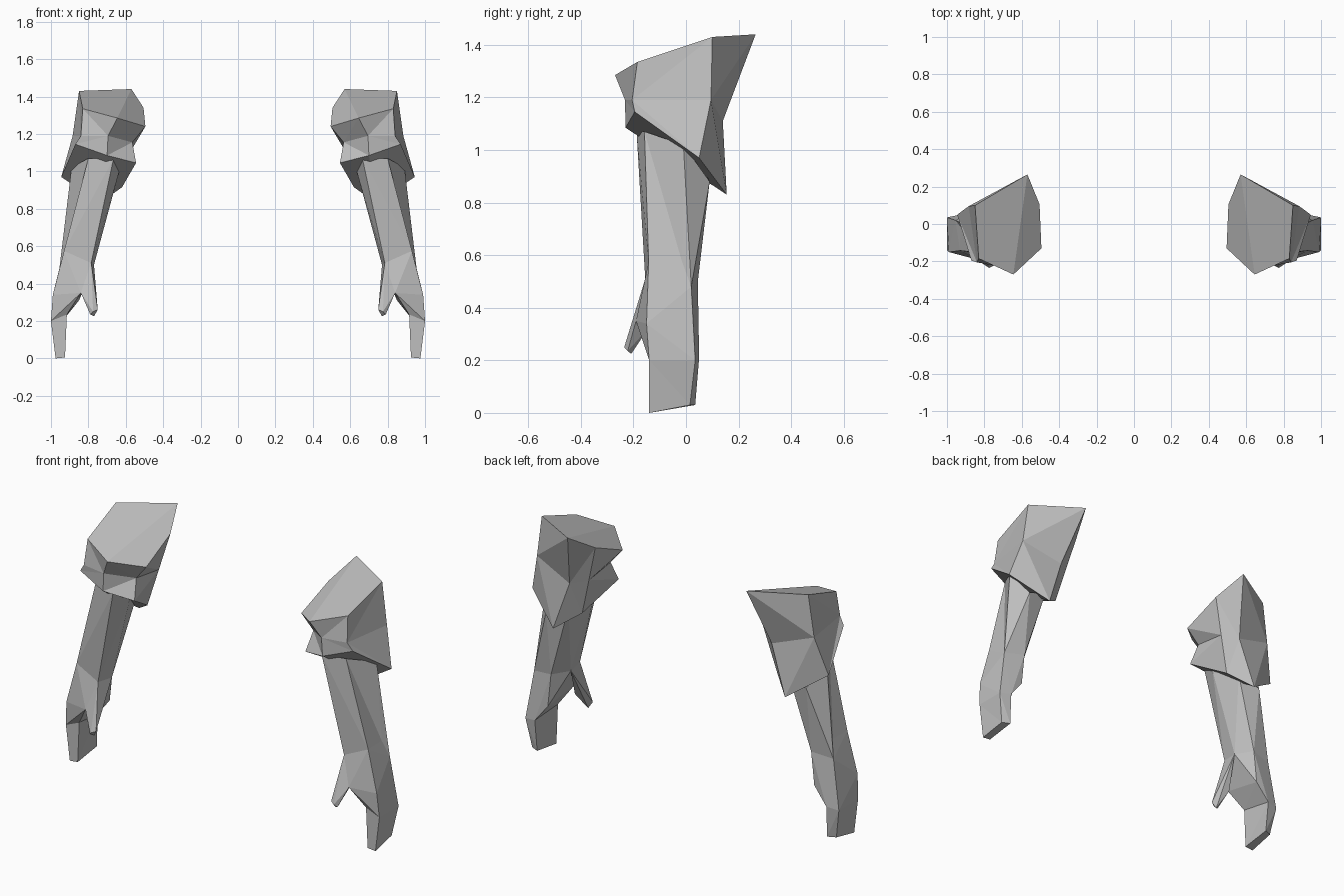
import bpy
import bmesh

if "Cube" in bpy.data.objects:
    bpy.data.objects.remove(bpy.data.objects["Cube"])

grey = bpy.data.materials.new("plain_grey")
grey.diffuse_color = (0.52, 0.52, 0.52, 1)
grey.use_nodes = True
grey.node_tree.nodes["Principled BSDF"].inputs["Base Color"].default_value = grey.diffuse_color


def finish(name, bm):
    """Make a flat-shaded object, mirrored to the other arm."""
    bmesh.ops.recalc_face_normals(bm, faces=bm.faces)
    me = bpy.data.meshes.new(name)
    bm.to_mesh(me)
    bm.free()
    me.materials.append(grey)
    ob = bpy.data.objects.new(name, me)
    bpy.context.collection.objects.link(ob)
    ob.modifiers.new("other_arm", 'MIRROR').use_mirror_merge = False


def hull(name, pts):
    """Convex block around a few corner points."""
    bm = bmesh.new()
    for p in pts:
        bm.verts.new(p)
    bmesh.ops.convex_hull(bm, input=bm.verts)
    loose = [v for v in bm.verts if not v.link_faces]
    bmesh.ops.delete(bm, geom=loose, context='VERTS')
    finish(name, bm)


def loft(name, rings):
    """Skin closed rings; the facet diagonal alternates from band to band."""
    bm = bmesh.new()
    loops = [[bm.verts.new(p) for p in r] for r in rings]
    for k, (a, b) in enumerate(zip(loops, loops[1:])):
        for i in range(len(a)):
            j = (i + 1) % len(a)
            if k % 2 == 0:
                bm.faces.new((a[i], a[j], b[j]))
                bm.faces.new((a[i], b[j], b[i]))
            else:
                bm.faces.new((a[i], a[j], b[i]))
                bm.faces.new((a[j], b[j], b[i]))
    for cap in (loops[0], loops[-1]):
        bm.faces.new(cap[1:5] if len(cap) == 6 else cap)
        if len(cap) == 6:
            bm.faces.new((cap[4], cap[5], cap[0], cap[1]))
    finish(name, bm)


# Shoulder pad: crown, waist and rim, each starting at the outer front corner
crown = [(.83, -.185, 1.335), (.645, -.27, 1.285), (.495, -.13, 1.24),
         (.505, .105, 1.34), (.57, .265, 1.44), (.85, .10, 1.43)]
waist = [(.84, -.205, 1.19), (.695, -.232, 1.19), (.565, -.12, 1.155),
         (.562, .082, 1.128), (.645, .14, 1.11), (.884, .095, 1.19)]
rim = [(.87, -.195, 1.145), (.70, -.23, 1.085), (.545, -.165, 1.045),
       (.62, .06, .915), (.74, .155, .83), (.945, .05, .97)]
loft("shoulder_pad", [crown, waist, rim])

# Forearm: six-sided sleeve from under the pad to the wrist
elbow = [(.665, -.188, 1.07), (.80, -.158, 1.07), (.89, -.01, 1.02),
         (.83, .09, .88), (.70, .07, .93), (.635, -.08, 1.0)]
wrist = [(.785, -.155, .51), (.93, -.142, .575), (.928, -.015, .575),
         (.955, .02, .48), (.83, .045, .50), (.77, -.05, .50)]
loft("forearm", [elbow, wrist])

# Palm, tapering from the wrist to the finger block
knuckles = [(1.0, -.14, .20), (1.0, .035, .20), (.93, .05, .21), (.915, -.14, .235)]
crotch = (.84, -.19, .35)
hull("palm", wrist + knuckles + [(.99, -.15, .34), crotch, (.85, .045, .31)])

# Fingers as one flat block
loft("fingers", [knuckles, [(.975, -.14, 0), (.97, .015, .03),
                            (.925, .035, .03), (.925, -.14, .005)]])

# Thumb, pointing forward and inward
hull("thumb", [wrist[0], wrist[5], crotch, (.81, -.145, .32),
               (.75, -.222, .26), (.775, -.235, .25), (.79, -.222, .235), (.77, -.208, .225)])
